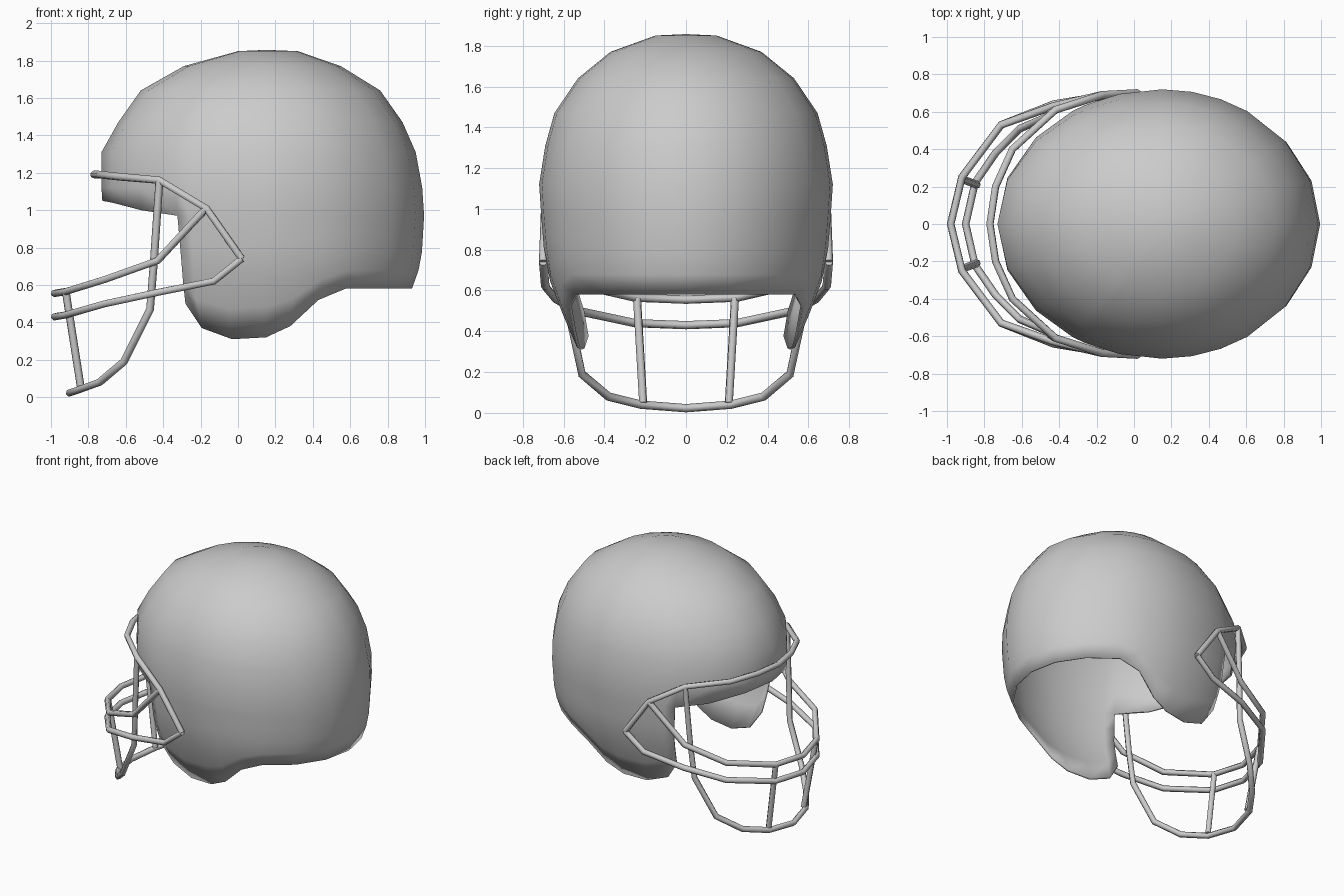
import bpy
import bmesh
from math import sin, cos, radians

if "Cube" in bpy.data.objects:
    bpy.data.objects.remove(bpy.data.objects["Cube"])

grey = bpy.data.materials.new("plain grey")
grey.use_nodes = True
COLOUR = (0.6, 0.6, 0.6, 1)
grey.diffuse_color = COLOUR
grey.node_tree.nodes["Principled BSDF"].inputs["Base Color"].default_value = COLOUR

# Shell sections: height, front x, back x, half width
SECTIONS = [(1.85, 0, .32, .15), (1.77, -.29, .55, .37), (1.64, -.52, .76, .53),
            (1.47, -.64, .88, .645), (1.31, -.73, .95, .69), (1.12, -.73, .985, .72),
            (.97, -.72, .995, .71), (.72, -.68, .98, .69), (.58, -.66, .93, .645),
            (.45, -.63, .86, .59), (.31, -.55, .8, .53)]
# Columns from front to back: angle, rim height
BROW = [(0, 1.05), (20, 1.04), (40, 1.0)]
SKIRT = [(57, .5), (62, .37), (75, .31), (90, .32), (101, .38), (112, .52),
         (123, .58), (142, .58), (161, .58), (180, .58)]
CENTRE = .15
WAIST = .97


def shell_point(angle, z):
    """Point on the helmet surface at an angle from the front."""
    for upper, lower in zip(SECTIONS, SECTIONS[1:]):
        if z >= lower[0]:
            break
    t = (upper[0] - z) / (upper[0] - lower[0])
    front, back, width = (a + (b - a) * t for a, b in zip(upper[1:], lower[1:]))
    c, s = -cos(radians(angle)), sin(radians(angle))
    reach = back - CENTRE if c > 0 else CENTRE - front
    return (CENTRE + reach * c, width * s, z)


def build_shell():
    bm = bmesh.new()
    heights = [s[0] for s in SECTIONS if s[0] > 1.1]
    apex = bm.verts.new((CENTRE, 0, 1.857))
    columns = []
    for angle, rim in BROW + SKIRT:
        is_brow = angle < SKIRT[0][0]
        zs = heights + [rim if is_brow else WAIST]
        if not is_brow:
            zs += [WAIST + (rim - WAIST) * k / 4 for k in range(1, 5)]
        columns.append([bm.verts.new(shell_point(angle, z)) for z in zs])
    # The brow columns are shorter, which leaves the face opening
    for a, b in zip(columns, columns[1:]):
        bm.faces.new((apex, b[0], a[0]))
        for j in range(min(len(a), len(b)) - 1):
            bm.faces.new((a[j], b[j], b[j + 1], a[j + 1]))
    mesh = bpy.data.meshes.new("helmet_shell")
    bm.to_mesh(mesh)
    bm.free()
    mesh.materials.append(grey)
    mesh.shade_smooth()
    shell = bpy.data.objects.new("helmet_shell", mesh)
    bpy.context.collection.objects.link(shell)
    mirror = shell.modifiers.new("mirror", "MIRROR")
    mirror.use_axis = (False, True, False)
    thick = shell.modifiers.new("thickness", "SOLIDIFY")
    thick.thickness = .015
    thick.offset = -1


def bar(name, points):
    """Six-sided wire bar along a path."""
    curve = bpy.data.curves.new(name, "CURVE")
    curve.dimensions = "3D"
    curve.bevel_depth = .021
    curve.bevel_resolution = 1
    curve.use_fill_caps = True
    spline = curve.splines.new("POLY")
    spline.points.add(len(points) - 1)
    for p, co in zip(spline.points, points):
        p.co = (*co, 1)
    obj = bpy.data.objects.new(name, curve)
    bpy.context.collection.objects.link(obj)
    curve.materials.append(grey)
    bpy.ops.object.select_all(action="DESELECT")
    obj.select_set(True)
    bpy.context.view_layer.objects.active = obj
    bpy.ops.object.convert(target="MESH")
    bpy.ops.object.shade_smooth_by_angle(angle=radians(65))


def hoop(name, half):
    """Bar across the face, mirrored from its middle point."""
    bar(name, [(x, -y, z) for x, y, z in reversed(half[1:])] + half)


build_shell()

# Face guard
temple = (-.17, .69, 1.01)
cheek = (.02, .70, .74)
brow_joint = (-.42, .61, 1.16)
hoop("brow_bar", [(-.77, 0, 1.19), (-.74, .2, 1.19), (-.65, .4, 1.18),
                  brow_joint, temple, cheek])
hoop("upper_face_bar", [(-.98, 0, .555), (-.92, .25, .565), (-.71, .53, .63),
                        (-.43, .63, .73), temple])
hoop("lower_face_bar", [(-.98, 0, .43), (-.92, .25, .44), (-.71, .53, .5),
                        (-.43, .64, .56), (-.13, .69, .62), cheek])
hoop("jaw_bar", [(-.9, 0, .023), (-.85, .22, .04), (-.74, .38, .08), (-.61, .51, .19),
                 (-.47, .57, .47), (-.45, .59, .72), brow_joint])
for side, sign in (("left", 1), ("right", -1)):
    bar(side + "_upright_bar", [(-.92, sign * .24, .56), (-.84, sign * .21, .05)])
